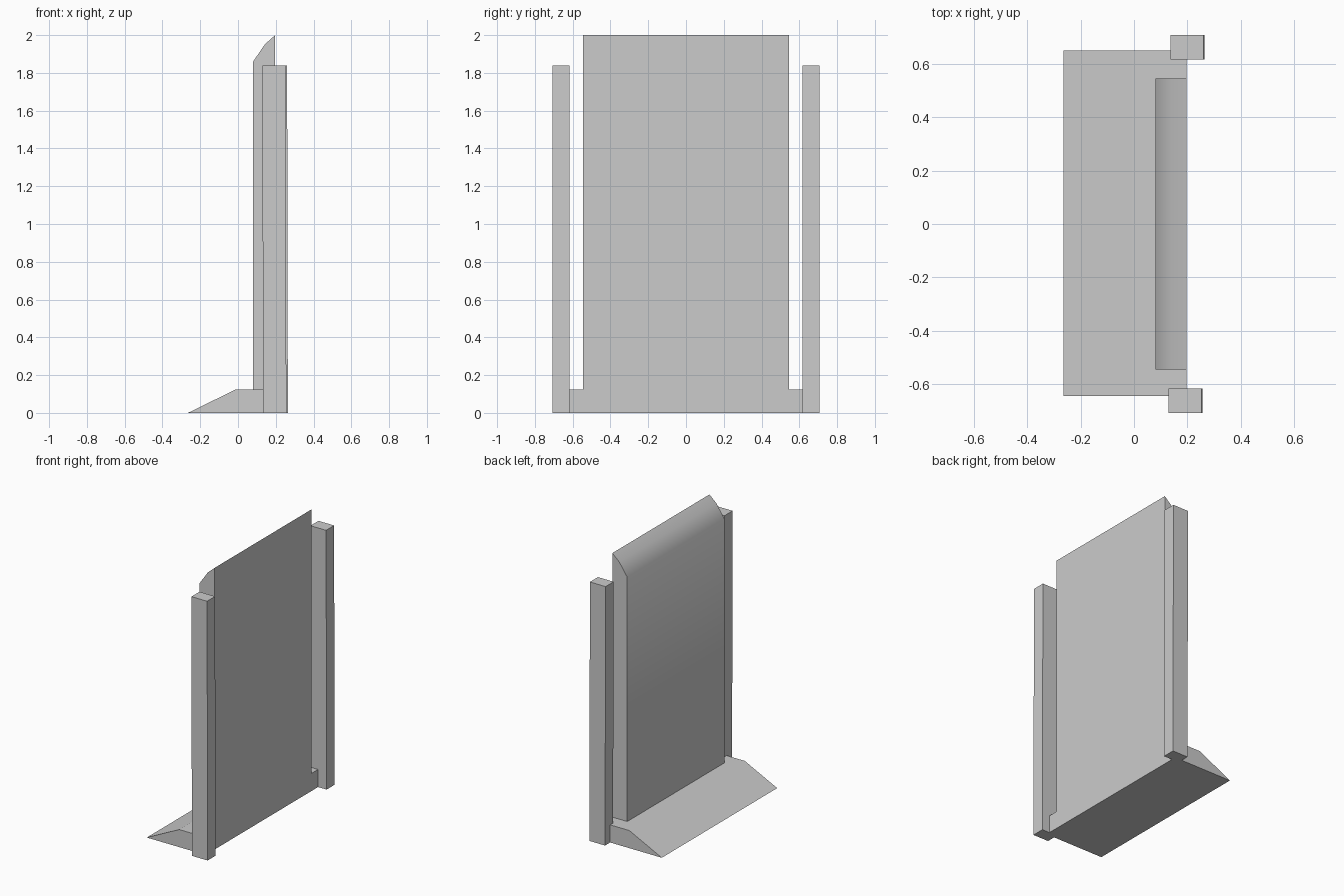
import bpy
import math

cube = bpy.data.objects.get("Cube")
if cube:
    bpy.data.objects.remove(cube, do_unlink=True)

# Single plain grey
grey = bpy.data.materials.new("plain grey")
grey.use_nodes = True
colour = (0.6, 0.6, 0.6, 1)
grey.diffuse_color = colour
grey.node_tree.nodes["Principled BSDF"].inputs["Base Color"].default_value = colour


def add_mesh(name, verts, faces):
    mesh = bpy.data.meshes.new(name)
    mesh.from_pydata(verts, [], faces)
    mesh.materials.append(grey)
    obj = bpy.data.objects.new(name, mesh)
    bpy.context.collection.objects.link(obj)
    return obj


def extrude_y(name, profile, y0, y1):
    """Extrude an x-z profile, listed clockwise as seen from -y, along y."""
    n = len(profile)
    verts = [(x, y, z) for y in (y0, y1) for x, z in profile]
    faces = [tuple(reversed(range(n))), tuple(range(n, 2 * n))]
    faces += [(i, (i + 1) % n, n + (i + 1) % n, n + i) for i in range(n)]
    return add_mesh(name, verts, faces)


# Sloped floor base
extrude_y("base", [(-0.265, 0), (-0.01, 0.125), (0.197, 0.125), (0.197, 0)], -0.645, 0.65)

# Upright panel with a rounded top edge
panel = extrude_y("panel", [(0.08, 0.12), (0.08, 1.86), (0.143, 1.952), (0.197, 2.0),
                            (0.197, 0.12)], -0.545, 0.545)
bpy.ops.object.select_all(action="DESELECT")
panel.select_set(True)
bpy.context.view_layer.objects.active = panel
bpy.ops.object.shade_smooth_by_angle(angle=math.radians(40))

# Side posts, leaning very slightly
for name, foot, y0, y1 in (("front_post", 0.133, -0.707, -0.617),
                           ("back_post", 0.141, 0.617, 0.707)):
    top = foot - 0.004
    extrude_y(name, [(foot, 0), (top, 1.84), (top + 0.123, 1.84), (foot + 0.123, 0)], y0, y1)
